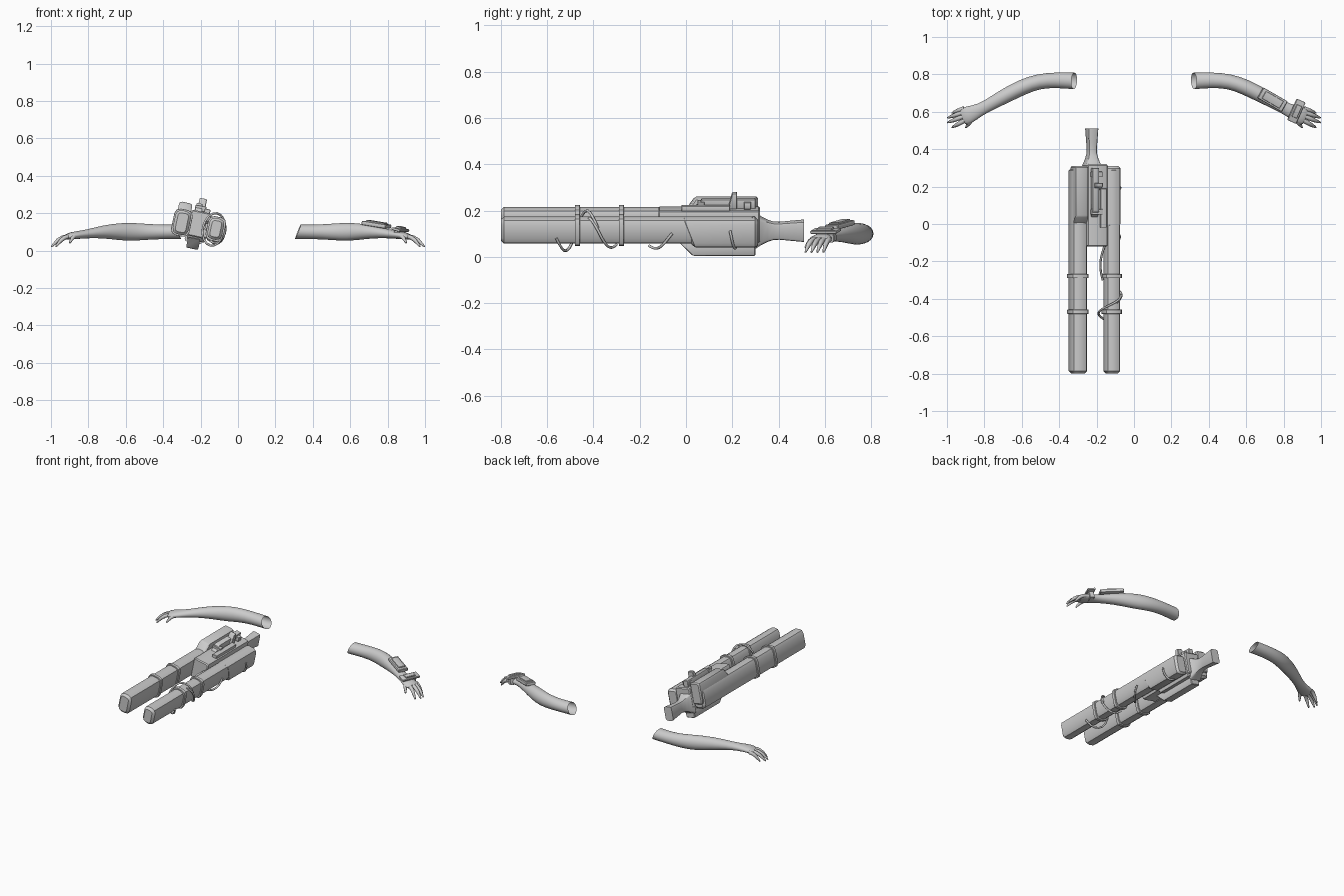
import bpy, bmesh
from math import radians, cos, sin, pi, tau
from mathutils import Vector, Matrix

cube = bpy.data.objects.get("Cube")
if cube:
    bpy.data.objects.remove(cube, do_unlink=True)

shade = 0.6
grey = bpy.data.materials.new("light_grey")
grey.use_nodes = True
grey.diffuse_color = (shade, shade, shade, 1)
grey.node_tree.nodes["Principled BSDF"].inputs["Base Color"].default_value = (shade, shade, shade, 1)


def add_object(name, data, matrix):
    data.materials.append(grey)
    obj = bpy.data.objects.new(name, data)
    bpy.context.collection.objects.link(obj)
    obj.matrix_world = matrix
    return obj


def loft(name, rings, matrix=Matrix(), open_start=False, crease=40):
    """Skin a list of equal-sized rings and cap the ends."""
    bm = bmesh.new()
    loops = [[bm.verts.new(point) for point in ring] for ring in rings]
    for near, far in zip(loops, loops[1:]):
        for i in range(len(near)):
            bm.faces.new((near[i - 1], near[i], far[i], far[i - 1]))
    bm.faces.new(loops[-1])
    if not open_start:
        bm.faces.new(reversed(loops[0]))
    bmesh.ops.recalc_face_normals(bm, faces=bm.faces)
    mesh = bpy.data.meshes.new(name)
    bm.to_mesh(mesh)
    bm.free()
    obj = add_object(name, mesh, matrix)
    bpy.ops.object.select_all(action='DESELECT')
    obj.select_set(True)
    bpy.context.view_layer.objects.active = obj
    bpy.ops.object.shade_smooth_by_angle(angle=radians(crease))
    return obj


def section(y, u, v, width, height, corner):
    """Rectangle with rounded corners, standing across the y axis."""
    ring = []
    for quarter, (su, sv) in enumerate(((1, 1), (-1, 1), (-1, -1), (1, -1))):
        for step in range(3):
            angle = (quarter + step / 2) * pi / 2
            ring.append(Vector((u + su * (width / 2 - corner) + corner * cos(angle), y,
                                v + sv * (height / 2 - corner) + corner * sin(angle))))
    return ring


# The launcher lies along y and is rolled about its own axis
ROLL = Matrix.Translation((-0.21, 0, 0.13)) @ Matrix.Rotation(radians(12), 4, 'Y')


def block(name, u, v, width, height, front, back, corner, lean=0, matrix=ROLL):
    """Rounded bar with chamfered ends; lean slopes its front face."""
    rings = []
    cut = min(corner, (back - front) / 8)
    for y, inset in ((front, cut), (front + cut / 2, 0), (back - cut / 2, 0), (back, cut)):
        rings.append(section(y, u, v, width - inset, height - inset, corner - inset / 2))
    for point in rings[0] + rings[1]:
        point.y += lean * (point.z - v) / height + abs(lean) / 2
    return loft(name, rings, matrix)


# Two long prongs, each with a deeper rear housing
PRONG = 0.092
block("right_prong", -PRONG, 0, 0.085, 0.13, -0.8, 0.3, 0.028)
block("right_housing", -PRONG, 0.04, 0.072, 0.14, -0.06, 0.31, 0.014, lean=0.1)
block("left_prong", PRONG, 0.005, 0.08, 0.115, -0.8, 0.3, 0.028)
block("left_housing", PRONG, -0.004, 0.083, 0.13, -0.02, 0.31, 0.025, lean=-0.05)

# Central body, underside block, rails and sight
block("main_body", 0, 0.01, 0.11, 0.14, -0.12, 0.32, 0.012)
block("lower_body", 0, -0.05, 0.1, 0.06, 0, 0.31, 0.01, lean=-0.04)
block("underside_block", -0.01, -0.095, 0.066, 0.06, -0.03, 0.3, 0.008, lean=-0.06)
block("top_rail", -0.018, 0.095, 0.036, 0.05, 0.03, 0.3, 0.005, lean=0.04)
block("side_rail", 0.028, 0.085, 0.033, 0.03, -0.02, 0.19, 0.005)
block("sight", -0.006, 0.115, 0.04, 0.07, 0.18, 0.22, 0.006, lean=0.02)
for label, y in (("front", 0.05), ("rear", 0.25)):
    block(label + "_rail_clamp", -0.01, 0.095, 0.06, 0.03, y, y + 0.03, 0.005)

# Rear grip, narrow at the waist and flared at both ends
grip = []
steps = 8
for i in range(steps + 1):
    t = i / steps
    flare = max(0, 1 - 2.5 * t) ** 1.5 + 0.25 * max(0, 2 * t - 1)
    grip.append(section(0.3 + 0.21 * t, -0.012, -0.02, 0.045 + 0.05 * flare, 0.075 + 0.07 * flare, 0.012))
loft("rear_grip", grip, ROLL)

# Clamping bands on both prongs
for label, y in (("front", -0.48), ("rear", -0.29)):
    block(label + "_right_band", -PRONG, 0, 0.1, 0.145, y, y + 0.022, 0.03)
    block(label + "_left_band", PRONG, 0.005, 0.097, 0.132, y, y + 0.022, 0.03)


def cable(name, start, end, first, last, slack):
    """Thin cable wound about the left prong from angle first to angle last."""
    curve = bpy.data.curves.new(name, 'CURVE')
    curve.dimensions = '3D'
    curve.bevel_depth = 0.006
    curve.bevel_resolution = 1
    curve.use_fill_caps = True
    spline = curve.splines.new('POLY')
    count = 16
    spline.points.add(count)
    for i, point in enumerate(spline.points):
        t = i / count
        angle = radians(first + (last - first) * t)
        reach = 1 + slack * sin(pi * t)
        point.co = (PRONG + 0.046 * reach * cos(angle), start + (end - start) * t,
                    0.066 * reach * sin(angle), 1)
    add_object(name, curve, ROLL)


cable("front_cable", -0.38, -0.56, 20, 340, 0.5)
cable("looping_cable", -0.42, -0.3, 70, -110, 0.15)
cable("middle_cable", -0.1, -0.3, 150, 190, 0.4)
cable("lower_cable", -0.06, -0.16, 0, -100, 0.2)
cable("rear_cable", 0.19, 0.22, 10, -100, 0.2)


def tube(path, count, side):
    """Elliptical rings along stations of x, y, z, half width, half height."""
    centres = [Vector((side * x, y, z)) for x, y, z, _, _ in path]
    rings = []
    for i, (centre, station) in enumerate(zip(centres, path)):
        along = centres[min(i + 1, len(path) - 1)] - centres[max(i - 1, 0)]
        across = along.cross(Vector((0, 0, 1))).normalized()
        up = across.cross(along).normalized()
        rings.append([centre + across * station[3] * cos(a) + up * station[4] * sin(a)
                      for a in (tau * k / count for k in range(count))])
    return rings


# Stations from the open upper end to the knuckles
ARM = [(0.32, 0.765, 0.1, 0.046, 0.04), (0.42, 0.77, 0.1, 0.043, 0.04),
       (0.51, 0.763, 0.1, 0.042, 0.046), (0.59, 0.735, 0.1, 0.044, 0.052),
       (0.68, 0.69, 0.102, 0.042, 0.042), (0.76, 0.645, 0.096, 0.036, 0.03),
       (0.82, 0.612, 0.087, 0.032, 0.023), (0.89, 0.58, 0.08, 0.052, 0.021),
       (0.925, 0.57, 0.07, 0.048, 0.015)]


def finger(name, side, base, tip):
    """Arched digit that thins towards a rounded tip."""
    path = []
    for t in (0, 0.3, 0.6, 0.9, 1):
        x, y, z = base.lerp(tip, t)
        radius = 0.012 * (1 - t ** 4 * 0.7)
        path.append((x, y, z + 0.05 * t * (1 - t), radius, radius))
    loft(name, tube(path, 8, side), crease=80)


# Arms and hands on both sides, four fingers fanned across the knuckles
for label, side in (("left", 1), ("right", -1)):
    rings = tube(ARM, 12, side)
    for point in rings[0]:
        point.x += side * 0.4 * (point.z - 0.1)
    arm = loft(label + "_arm", rings, open_start=True, crease=80)
    smooth = arm.modifiers.new("Smooth", 'SUBSURF')
    smooth.levels = smooth.render_levels = 1
    for i, digit in enumerate(("little", "ring", "middle", "index")):
        spread = i - 1.5
        base = Vector((0.915 - 0.003 * spread ** 2, 0.585 - 0.022 * spread, 0.075))
        tip = Vector((1 - 0.012 * spread ** 2, 0.555 - 0.026 * spread, 0.02))
        finger("%s_%s_finger" % (label, digit), side, base, tip)
    finger(label + "_thumb", side, Vector((0.86, 0.568, 0.08)), Vector((0.9, 0.515, 0.04)))


def strap_frame(place, yaw, pitch):
    """Frame whose y axis runs down the arm and z axis points off it."""
    return Matrix.Translation(place) @ Matrix.Rotation(radians(yaw), 4, 'Z') @ \
        Matrix.Rotation(radians(pitch), 4, 'X')


# Devices strapped to the left forearm and hand
forearm = strap_frame((0.74, 0.665, 0.138), -120, -8)
hand = strap_frame((0.868, 0.603, 0.112), -114, -14)
block("forearm_device", 0, 0, 0.065, 0.022, -0.075, 0.075, 0.006, matrix=forearm)
block("device_screen", 0, 0.012, 0.045, 0.012, -0.055, 0.055, 0.004, matrix=forearm)
block("hand_plate", 0, 0, 0.125, 0.014, -0.026, 0.026, 0.005, matrix=hand)
block("hand_plate_cap", 0, 0.01, 0.07, 0.012, -0.015, 0.015, 0.004, matrix=hand)
block("palm_strap", 0, -0.026, 0.085, 0.046, -0.015, 0.015, 0.012, matrix=hand)
